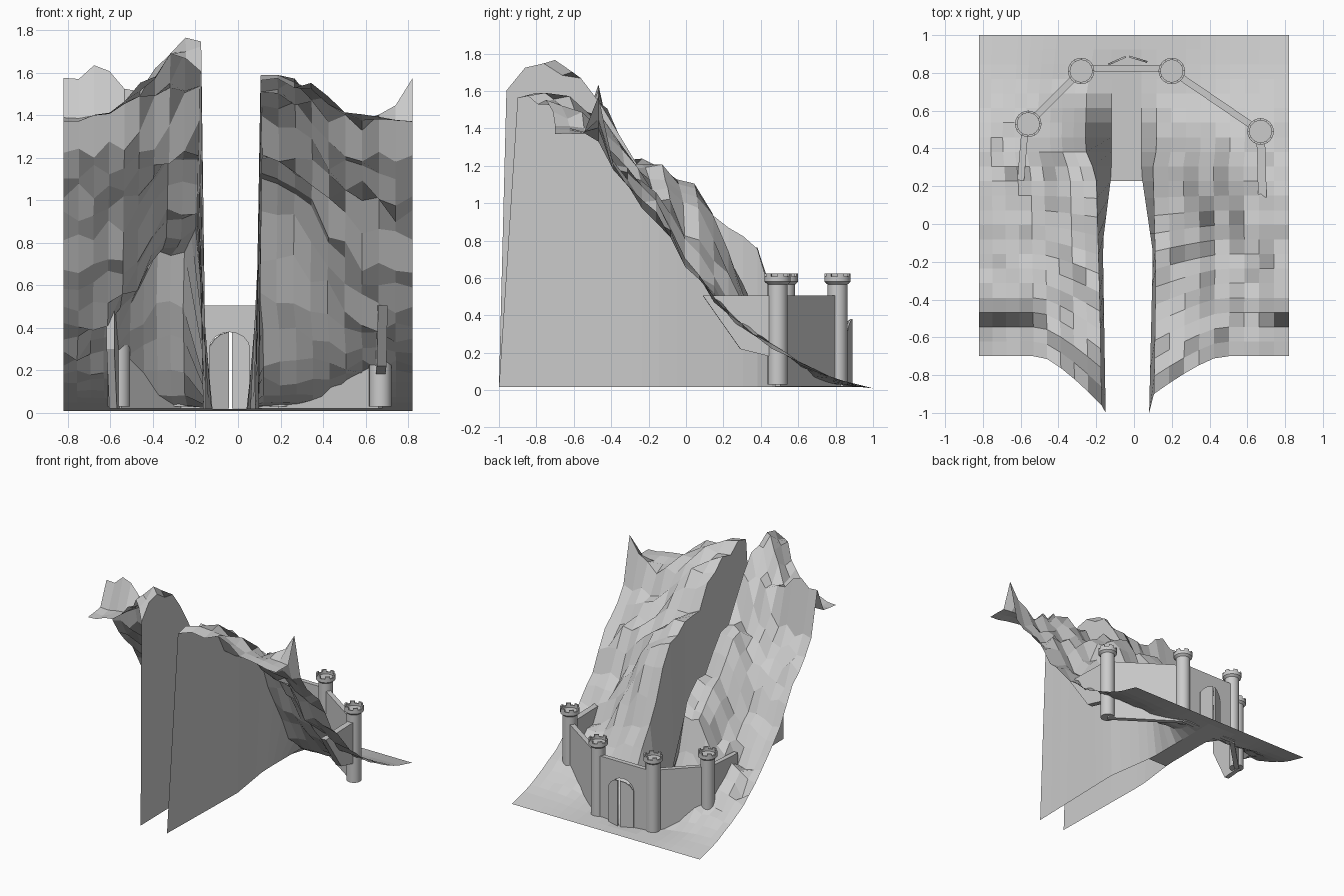
import bpy, bmesh, math, random
from mathutils import Vector

if "Cube" in bpy.data.objects:
    bpy.data.objects.remove(bpy.data.objects["Cube"])
random.seed(11)


def new_object(name, bm):
    bmesh.ops.recalc_face_normals(bm, faces=bm.faces)
    mesh = bpy.data.meshes.new(name)
    bm.to_mesh(mesh)
    bm.free()
    ob = bpy.data.objects.new(name, mesh)
    bpy.context.collection.objects.link(ob)
    return ob


def interp(points, t):
    if t <= points[0][0]:
        return points[0][1]
    for (a, za), (b, zb) in zip(points, points[1:]):
        if t <= b:
            return za + (zb - za) * (t - a) / (b - a)
    return points[-1][1]


# Slope profiles (y, z): outer edges and the crests beside the ravine
LOW = [(-.4, 1.22), (-.3, 1.09), (-.15, .94), (0, .66), (.2, .43), (.4, .26),
       (.6, .15), (.8, .06), (1, .01)]
EDGE = {-1: [(-.7, 1.37), (-.545, 1.39), (-.468, 1.59)] + LOW,
        1: [(-.7, 1.37), (-.545, 1.37), (-.468, 1.36)] + LOW}
CREST = {-1: [(-.95, 1.57), (-.85, 1.7), (-.65, 1.72), (-.5, 1.54), (-.4, 1.44), (-.3, 1.2),
              (-.12, 1.16), (0, 1.0), (.2, .84), (.36, .82), (.46, .5), (.6, .22), (.72, .04), (1, .01)],
         1: [(-.95, 1.62), (-.65, 1.55), (-.42, 1.42), (-.3, 1.2), (-.12, 1.16), (0, 1.06),
             (.1, 1.06), (.2, .84), (.35, .42), (.5, .18), (.65, .05), (1, .01)]}
RIM = {-1: [(-1, -.165), (-.3, -.18), (.26, -.2), (.4, -.26), (.7, -.25), (1, -.2)],
       1: [(-1, .1), (-.2, .115), (.3, .1), (.4, .12), (1, .12)]}
FOOT = {-1: [(-1, -.15), (-.1, -.165), (.26, -.12)], 1: [(-1, .08), (-.15, .1), (.26, .04)]}
COLS, ROWS = 9, 22


def slope_point(side, i, j):
    """Column i runs from the ravine rim (0) to the outside edge (COLS)."""
    y0 = -.7 + 1.7 * j / ROWS
    t = i / COLS
    rim = interp(RIM[side], y0)
    x = rim + (side * .82 - rim) * t
    pull = max(0, 1 - t / .5) ** 1.3 * (.26 if side < 0 else .2)
    y = y0 - pull * max(0, min(1, (.2 - y0) / .9))
    w = interp([(.2, 1), (.62, .15), (.9, 0)], t)
    z = w * interp(CREST[side], y) + (1 - w) * interp(EDGE[side], y)
    if side > 0 and j == 3:  # corner spike
        z += interp([(.7, 0), (.87, .1), (1, .22)], t)
    rough = .055 * max(0, min(1, (.75 - y0) / .5)) * (1 if i < COLS else .3)
    if j < 3 and t > .5:
        rough *= .2
    return Vector((x, y, max(.008, z + random.uniform(-rough, rough))))


# Mountain sheet with the sheer ravine walls and ravine floor
bm = bmesh.new()
rows = []
for j in range(ROWS + 1):
    left = [slope_point(-1, i, j) for i in range(COLS, -1, -1)]
    right = [slope_point(1, i, j) for i in range(COLS + 1)]
    feet = []
    for side, rim in ((-1, left[-1]), (1, right[0])):
        y = -1 if j == 0 else rim.y - (.06 if j < 4 else 0)
        feet.append(Vector((interp(FOOT[side], y), y, min(.018, rim.z))))
    rows.append([bm.verts.new(p) for p in left + feet + right])
for j in range(ROWS):
    a, b = rows[j], rows[j + 1]
    for k in range(len(a) - 1):
        if k == COLS + 1 and a[k].co.y < .2:  # open gap in front of the ravine floor
            continue
        bm.faces.new((a[k], a[k + 1], b[k + 1], b[k]))
new_object("mountain", bm)


def panel(name, outline, origin, direction, thick):
    """Extrude an upright (distance, z) outline placed along a plan direction."""
    d = Vector((direction[0], direction[1], 0)).normalized()
    n = Vector((-d.y, d.x, 0))
    o = Vector((origin[0], origin[1], 0))
    bm = bmesh.new()
    face = bm.faces.new([bm.verts.new(o + d * s + n * (-thick / 2) + Vector((0, 0, z)))
                         for s, z in outline])
    ext = bmesh.ops.extrude_face_region(bm, geom=[face])
    bmesh.ops.translate(bm, vec=n * thick,
                        verts=[v for v in ext["geom"] if isinstance(v, bmesh.types.BMVert)])
    return new_object(name, bm)


# Curtain walls between the towers
TOWERS = [(-.56, .53), (-.28, .81), (.2, .81), (.67, .49)]
for n, (p, q) in enumerate(zip(TOWERS, TOWERS[1:])):
    d = Vector(q) - Vector(p)
    L = d.length
    outline = [(0, .02), (0, .505), (L, .505), (L, .02)]
    y = p[1]
    if n == 1:  # gate wall with arched opening
        cx, r = .24, .095
        outline += [(cx + r, .02)] + [(cx + r * math.cos(a), .3 + .08 * math.sin(a))
                                      for a in [math.pi * k / 8 for k in range(9)]]
        outline += [(cx - r, .02)]
        y += .015
    panel("curtain_wall", outline, (p[0], y), d, .036)

# Wing walls running into the slope
panel("left_wing_wall", [(0, .02), (0, .505), (.3, .505), (.3, .3), (.15, .02)],
      (-.575, .53), (-.025, -.3), .036)
panel("right_wing_wall", [(0, .17), (0, .505), (.4, .505), (.2, .22)],
      TOWERS[3], (.01, -.35), .045)

# Gate leaves, slightly ajar
for hinge, d in (((-.135, .845), (.09, .04)), ((.07, .858), (-.1, .03))):
    leaf = [(0, .02), (0, .31), (.025, .345), (.06, .37), (.1, .38), (.1, .02)]
    panel("gate_leaf", leaf, hinge, d, .01)


# Round towers with flared, notched crowns
def tower(x, y):
    sides = 24
    prof = [(.053, .03), (.053, .565), (.07, .58), (.07, .607), (.058, .607), (.058, .59)]
    bm = bmesh.new()
    rings = [[bm.verts.new((x + r * math.cos(2 * math.pi * k / sides),
                            y + r * math.sin(2 * math.pi * k / sides), z))
              for k in range(sides)] for r, z in prof]
    for a, b in zip(rings, rings[1:]):
        for k in range(sides):
            m = (k + 1) % sides
            bm.faces.new((a[k], a[m], b[m], b[k]))
    bm.faces.new(rings[0])
    bm.faces.new(rings[-1])
    outer, inner = rings[3], rings[4]
    merlons = [f for f in bm.faces
               if any(set(f.verts) == {outer[k], outer[(k + 1) % sides],
                                       inner[k], inner[(k + 1) % sides]}
                      for k in range(sides) if k % 4 < 2)]
    ext = bmesh.ops.extrude_face_region(bm, geom=merlons)
    bmesh.ops.delete(bm, geom=[f for f in merlons if f.is_valid], context='FACES_ONLY')
    bmesh.ops.translate(bm, vec=(0, 0, .017),
                        verts=[v for v in ext["geom"] if isinstance(v, bmesh.types.BMVert)])
    ob = new_object("tower", bm)
    bpy.context.view_layer.objects.active = ob
    ob.select_set(True)
    bpy.ops.object.shade_smooth_by_angle(angle=math.radians(30))
    ob.select_set(False)


for x, y in TOWERS:
    tower(x, y)
